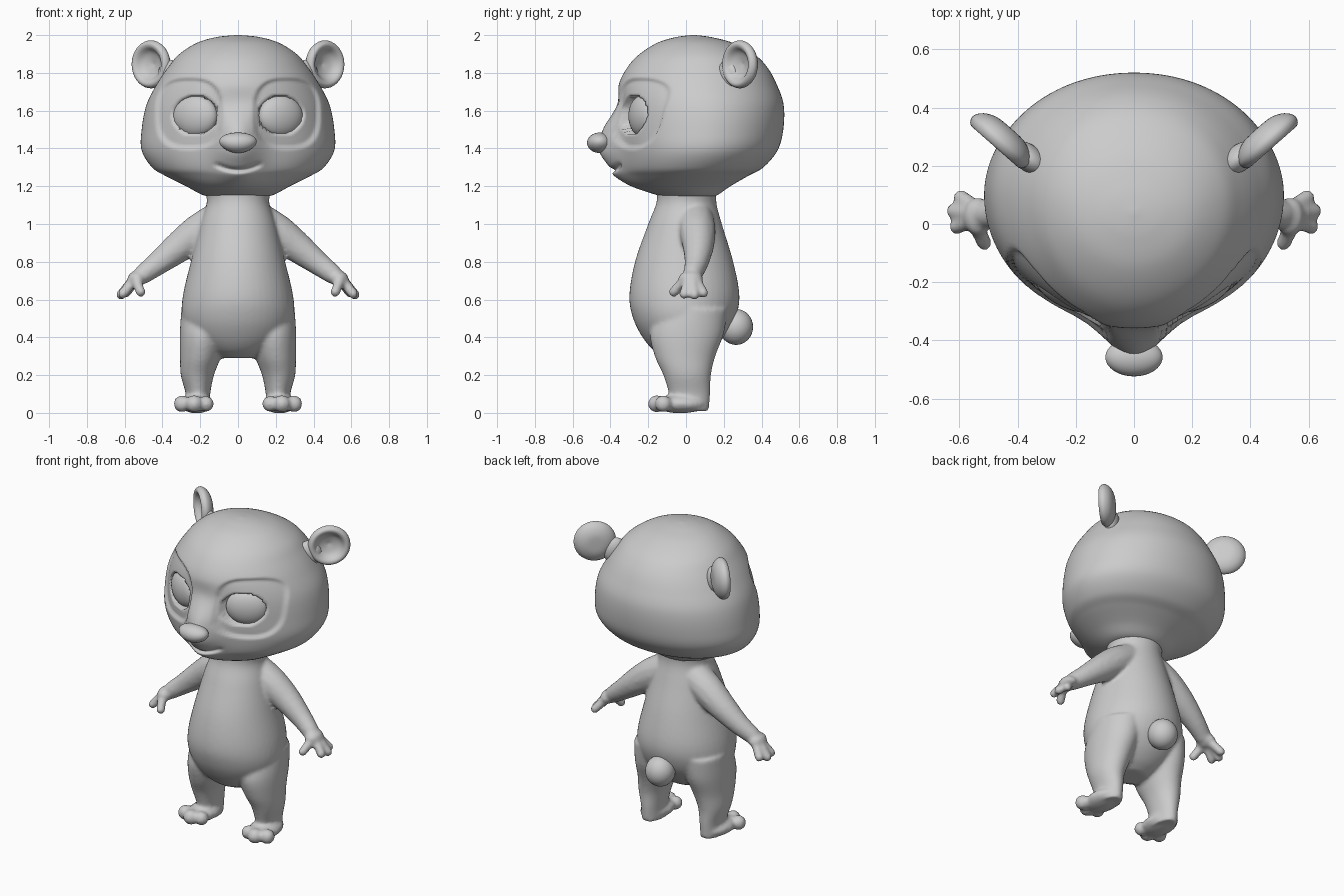
import bpy, bmesh, math
from mathutils import Matrix, Vector

old = bpy.data.objects.get("Cube")
if old:
    bpy.data.objects.remove(old)

grey = bpy.data.materials.new("plain grey")
grey.use_nodes = True
grey.diffuse_color = (0.6, 0.6, 0.6, 1)
grey.node_tree.nodes["Principled BSDF"].inputs["Base Color"].default_value = (0.6, 0.6, 0.6, 1)


def finish(bm, name):
    bmesh.ops.recalc_face_normals(bm, faces=bm.faces)
    mesh = bpy.data.meshes.new(name)
    bm.to_mesh(mesh)
    bm.free()
    mesh.materials.append(grey)
    mesh.shade_smooth()
    obj = bpy.data.objects.new(name, mesh)
    bpy.context.collection.objects.link(obj)
    return obj


def smooth_rows(rows, steps):
    """Catmull-Rom interpolation through a table of rows."""
    out = []
    for i in range(len(rows) - 1):
        a, b, c, d = (rows[max(0, min(len(rows) - 1, i + k))] for k in (-1, 0, 1, 2))
        for s in range(steps):
            t = s / steps
            out.append([q + t * (r - p + t * (2*p - 5*q + 4*r - e + t * (3*(q - r) + e - p))) / 2
                        for p, q, r, e in zip(a, b, c, d)])
    return out + [list(rows[-1])]


def skin(bm, rings):
    """Bridge rings of points into a closed skin."""
    loops = [[bm.verts.new(p) for p in ring] for ring in rings]
    n = len(loops[0])
    for lo, hi in zip(loops, loops[1:]):
        for i in range(n):
            bm.faces.new((lo[i], lo[(i + 1) % n], hi[(i + 1) % n], hi[i]))
    bm.faces.new(loops[0])
    bm.faces.new(loops[-1])


def ball(bm, loc, size, turn=0, seg=32):
    m = Matrix.Translation(loc) @ Matrix.Rotation(turn, 4, "Z") @ Matrix.Diagonal((*size, 1))
    bmesh.ops.create_uvsphere(bm, u_segments=seg, v_segments=seg // 2, radius=1, matrix=m)


def ball_chain(bm, side, path, steps):
    for x, y, z, r in smooth_rows(path, steps):
        ball(bm, (side * x, y, z), (r, r, r), seg=16)


def column(bm, rows, side=1):
    """Elliptical column from rows of z, centre x, front, back, half width."""
    rings = []
    for z, cx, front, back, w in smooth_rows(rows, 5):
        turns = [math.tau * i / 48 for i in range(48)]
        rings.append([(side * (cx + w * math.sin(a)),
                       (front + back) / 2 - (back - front) / 2 * math.cos(a), z) for a in turns])
    skin(bm, rings)


def step(t):
    t = max(0, min(1, t))
    return t * t * (3 - 2 * t)


# Body: torso, legs, feet and arms fused into one skin
bm = bmesh.new()
column(bm, [(.29, 0, -.1, .06, .09), (.33, 0, -.17, .13, .17), (.4, 0, -.23, .2, .25),
            (.5, 0, -.28, .26, .295), (.62, 0, -.3, .283, .292), (.8, 0, -.27, .25, .25),
            (1, 0, -.2, .19, .2), (1.12, 0, -.155, .16, .165), (1.22, 0, -.16, .17, .19)])
FINGERS = [((.54, -.01, .7), (.515, -.065, .64)), ((.56, .01, .69), (.61, -.01, .63)),
           ((.565, .035, .69), (.62, .045, .625)), ((.55, .06, .69), (.595, .092, .635))]
TOES = [(.17, -.135, .042), (.232, -.155, .046), (.296, -.12, .045)]
for side in (-1, 1):
    column(bm, [(.55, .16, -.15, .22, .14), (.42, .18, -.19, .2, .128), (.3, .198, -.165, .155, .109),
                (.2, .215, -.12, .132, .088), (.1, .212, -.09, .128, .065),
                (.01, .212, -.08, .12, .062)], side)
    ball(bm, (side * .22, -.03, .048), (.09, .14, .05))
    for x, y, r in TOES:
        ball(bm, (side * x, y, .048), (r, r, r))
    ball_chain(bm, side, [(.1, .05, 1.02, .1), (.2, .06, .96, .098), (.31, .065, .88, .083),
                          (.42, .055, .795, .064), (.5, .035, .735, .052)], 6)
    ball(bm, (side * .535, .025, .71), (.05, .066, .042))
    for base, tip in FINGERS:
        ball_chain(bm, side, [(*base, .028), (*tip, .027)], 5)
body = finish(bm, "body")
remesh = body.modifiers.new("fuse", "REMESH")
remesh.mode = "VOXEL"
remesh.voxel_size = .011
remesh.use_smooth_shade = True
blend = body.modifiers.new("blend", "SMOOTH")
blend.factor = .5
blend.iterations = 6

# Head: rows of z, half width, front, back, muzzle push
HEAD = [(1.14, .12, -.1, .13, 0), (1.155, .19, -.16, .17, 0), (1.2, .275, -.26, .235, .03),
        (1.255, .385, -.31, .33, .07), (1.3, .455, -.335, .41, .07), (1.39, .51, -.35, .485, .11),
        (1.5, .51, -.36, .515, .08), (1.63, .485, -.365, .517, 0), (1.74, .43, -.355, .48, 0),
        (1.83, .37, -.31, .43, 0), (1.9, .31, -.245, .36, 0), (1.96, .215, -.15, .245, 0),
        (1.99, .11, -.05, .13, 0), (2, .01, .03, .05, 0)]


def head_point(z, w, front, back, push, a):
    mid = front + (back - front) * .53
    s, c = math.sin(a), math.cos(a)
    power = .87 + .13 * abs(s) if c < 0 else 1.08 - .08 * abs(s)
    x = w * s
    y = mid - (mid - front) * c ** power if c > 0 else mid + (back - mid) * (-c) ** power
    if c > 0:
        u = abs(x)
        y -= push * math.exp(-(x / .115) ** 2)
        # Sunken eye patch, then the socket inside it
        patch = (abs(u - .26) / .178) ** 2.8 + (abs(z - 1.585) / .19) ** 2.8
        socket = ((u - .236) / .117) ** 2 + ((z - 1.577) / .104) ** 2
        sink = .018 * step((1 - patch) / .25) + .06 * step((1 - socket) / .2)
        x -= math.copysign(.4 * sink, x)
        y += .9 * sink
        # Smile groove
        if u < .13:
            gap = (z - 1.285 - 2.3 * x * x) / .012
            y += .022 * math.exp(-gap * gap) * step((.13 - u) / .03)
    return x, y, z


bm = bmesh.new()
skin(bm, [[head_point(*row, math.tau * i / 180) for i in range(180)] for row in smooth_rows(HEAD, 9)])
finish(bm, "head")

# Nose, wider at the top
bm = bmesh.new()
ball(bm, (0, -.458, 1.43), (.098, .066, .054))
for v in bm.verts:
    v.co.x *= 1 + 2.5 * (v.co.z - 1.43)
finish(bm, "nose")

# Tail
bm = bmesh.new()
ball(bm, (0, .265, .455), (.09, .09, .095))
finish(bm, "tail")

# Eyes and cupped ears
CUP = [(.002, -.045), (.06, -.042), (.105, -.022), (.127, .01), (.115, .037),
       (.092, .036), (.06, .005), (.002, -.012)]
for side, label in ((-1, "right"), (1, "left")):
    bm = bmesh.new()
    ball(bm, (side * .226, -.228, 1.572), (.127, .06, .11), side * .45)
    finish(bm, label + "_eye")

    bm = bmesh.new()
    out = Vector((side * .75, .66, 0))
    face = Vector((side * .66, -.75, 0))
    up = Vector((0, 0, 1))
    centre = Vector((side * .452, .295, 1.845))
    skin(bm, [[centre + face * n + r * (out * math.cos(t) + up * math.sin(t))
               for t in (math.tau * i / 40 for i in range(40))] for r, n in smooth_rows(CUP, 4)])
    ball(bm, (side * .36, .225, 1.79), (.075, .045, .08), side * .72)
    finish(bm, label + "_ear")
